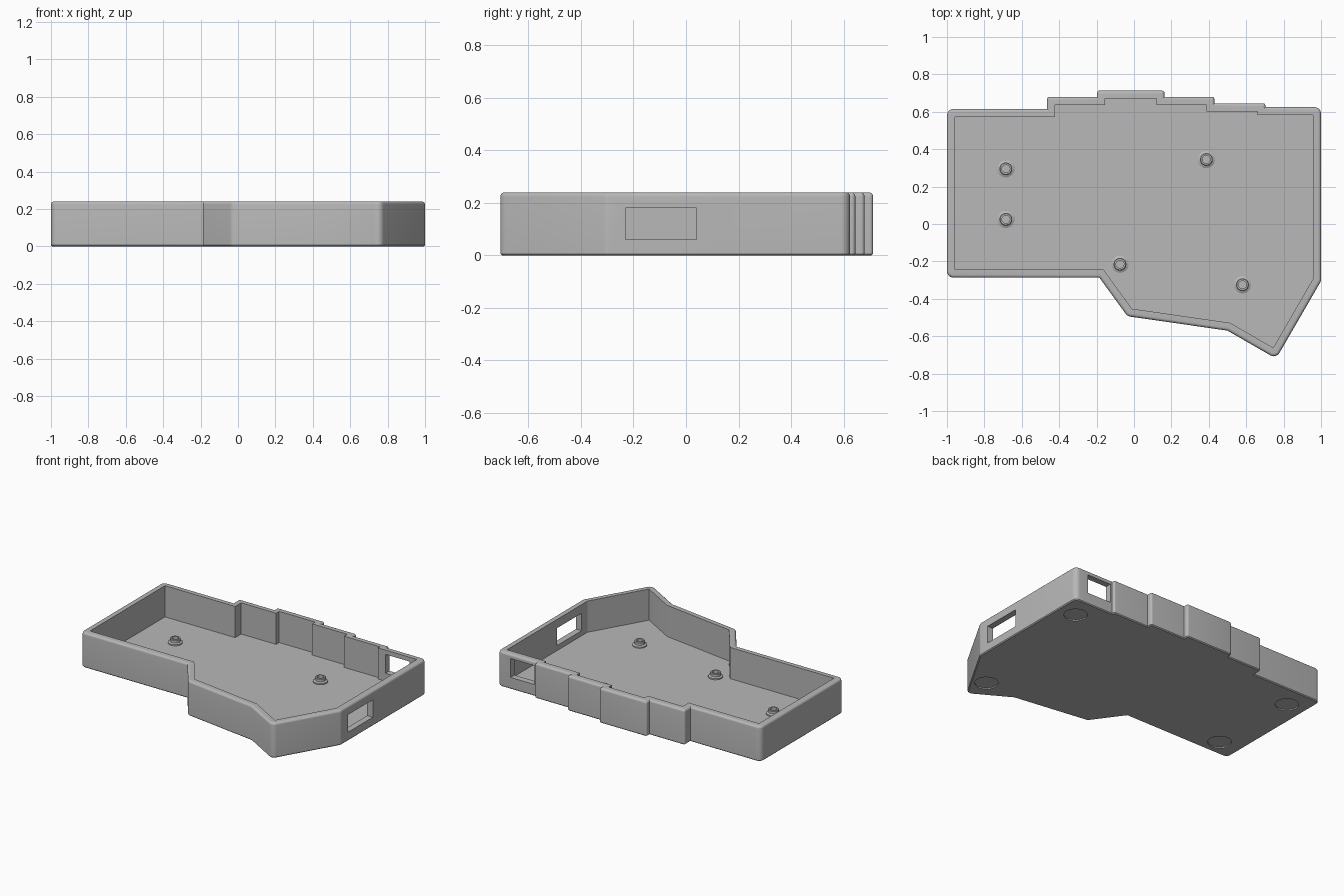
import bpy
import bmesh
import math
from mathutils import Vector

HEIGHT, FLOOR, WALL, FILLET = 0.24, 0.025, 0.043, 0.016
BIG, SMALL = 0.035, 0.013

if "Cube" in bpy.data.objects:
    bpy.data.objects.remove(bpy.data.objects["Cube"])

grey = bpy.data.materials.new("plain_grey")
grey.use_nodes = True
grey.diffuse_color = (0.48, 0.48, 0.48, 1)
grey.node_tree.nodes["Principled BSDF"].inputs["Base Color"].default_value = (0.48, 0.48, 0.48, 1)

# Outer outline, counter-clockwise: (x, y, corner radius); inside corners stay sharp
outline = [
    (-1, -0.287, BIG), (-0.185, -0.287, 0), (-0.035, -0.493, BIG),
    (0.5, -0.57, 0), (0.76, -0.72, BIG), (1, -0.305, BIG), (1, 0.625, BIG),
    (0.703, 0.625, 0), (0.703, 0.645, SMALL), (0.43, 0.645, 0),
    (0.43, 0.68, SMALL), (0.163, 0.68, 0), (0.163, 0.713, SMALL),
    (-0.198, 0.713, SMALL), (-0.198, 0.68, 0), (-0.465, 0.68, SMALL),
    (-0.465, 0.615, 0), (-1, 0.615, BIG),
]


def outline_loop(inset, steps=6):
    """Outline moved inward by inset, with rounded outside corners."""
    pts = [Vector(p[:2]) for p in outline]
    loop = []
    for i, p in enumerate(pts):
        radius = outline[i][2]
        a = (p - pts[i - 1]).normalized()
        b = (pts[(i + 1) % len(pts)] - p).normalized()
        na, nb = Vector((-a.y, a.x)), Vector((-b.y, b.x))
        centre = p + (na + nb) / (1 + na.dot(nb)) * max(radius, inset)
        for k in range(steps + 1 if radius else 1):
            t = k / steps
            turn = math.atan2(a.x * b.y - a.y * b.x, a.dot(b)) * t
            d = Vector((-na.x * math.cos(turn) + na.y * math.sin(turn),
                        -na.x * math.sin(turn) - na.y * math.cos(turn)))
            loop.append(centre + d * max(radius - inset, 0))
    return loop


def finish(bm, name, smooth=True):
    bmesh.ops.remove_doubles(bm, verts=bm.verts, dist=1e-5)
    bmesh.ops.recalc_face_normals(bm, faces=bm.faces)
    mesh = bpy.data.meshes.new(name)
    bm.to_mesh(mesh)
    bm.free()
    mesh.materials.append(grey)
    obj = bpy.data.objects.new(name, mesh)
    bpy.context.collection.objects.link(obj)
    if smooth:
        smooth_shade(obj)
    return obj


def smooth_shade(obj):
    bpy.ops.object.select_all(action='DESELECT')
    obj.select_set(True)
    bpy.context.view_layer.objects.active = obj
    bpy.ops.object.shade_smooth_by_angle(angle=math.radians(30))


def bridge(bm, low, high):
    n = len(low)
    for i in range(n):
        j = (i + 1) % n
        bm.faces.new((low[i], low[j], high[j], high[i]))


# Tray: stacked outline loops from underside, over the rounded rim, to the floor
section = [(0.006, 0), (0, 0.006)]
for k in range(6):
    ang = math.pi / 2 * k / 5
    section.append((FILLET * (1 - math.cos(ang)), HEIGHT - FILLET * (1 - math.sin(ang))))
section += [(WALL, HEIGHT), (WALL, FLOOR)]
bm = bmesh.new()
loops = [[bm.verts.new((p.x, p.y, z)) for p in outline_loop(inset)] for inset, z in section]
for low, high in zip(loops, loops[1:]):
    bridge(bm, low, high)
bm.faces.new(loops[0][::-1])
bm.faces.new(loops[-1])
tray = finish(bm, "case_tray", smooth=False)


# Openings: side window, back window and round foot recesses
def box_cutter(name, lo, hi):
    bm = bmesh.new()
    bmesh.ops.create_cube(bm, size=1)
    lo, hi = Vector(lo), Vector(hi)
    for v in bm.verts:
        v.co = (lo + hi) / 2 + v.co * (hi - lo)
    return finish(bm, name, smooth=False)


def disc_cutter(name, x, y, radius, depth):
    bm = bmesh.new()
    bmesh.ops.create_cone(bm, cap_ends=True, segments=40, radius1=radius, radius2=radius, depth=2 * depth)
    bmesh.ops.translate(bm, verts=bm.verts, vec=(x, y, 0))
    return finish(bm, name, smooth=False)


cutters = [
    box_cutter("side_window_cutter", (0.9, -0.23, 0.06), (1.1, 0.04, 0.18)),
    box_cutter("back_window_cutter", (0.717, 0.5, 0.08), (0.9, 0.7, 0.21)),
]
for x, y in [(0.87, 0.47), (0.75, -0.54), (-0.86, 0.46), (-0.84, -0.17)]:
    cutters.append(disc_cutter("foot_recess_cutter", x, y, 0.074, 0.008))
for cutter in cutters:
    cutter.hide_render = True
    mod = tray.modifiers.new("opening", 'BOOLEAN')
    mod.operation, mod.solver, mod.object = 'DIFFERENCE', 'EXACT', cutter
bpy.context.view_layer.update()
cut_mesh = bpy.data.meshes.new_from_object(tray.evaluated_get(bpy.context.evaluated_depsgraph_get()))
tray.modifiers.clear()
tray.data = cut_mesh
for cutter in cutters:
    bpy.data.objects.remove(cutter)
smooth_shade(tray)

# Screw standoffs: wide foot, collar and blind hole, turned from a profile
profile = [(0.046, -0.003), (0.046, 0.008), (0.034, 0.014), (0.034, 0.031),
           (0.030, 0.035), (0.021, 0.035), (0.021, 0.006)]
for x, y in [(-0.685, 0.295), (-0.685, 0.025), (-0.075, -0.215), (0.58, -0.325), (0.387, 0.345)]:
    bm = bmesh.new()
    rings = [[bm.verts.new((x + r * math.cos(math.tau * i / 32), y + r * math.sin(math.tau * i / 32), FLOOR + z))
              for i in range(32)] for r, z in profile]
    for low, high in zip(rings, rings[1:]):
        bridge(bm, low, high)
    bm.faces.new(rings[0][::-1])
    bm.faces.new(rings[-1])
    finish(bm, "screw_standoff")
